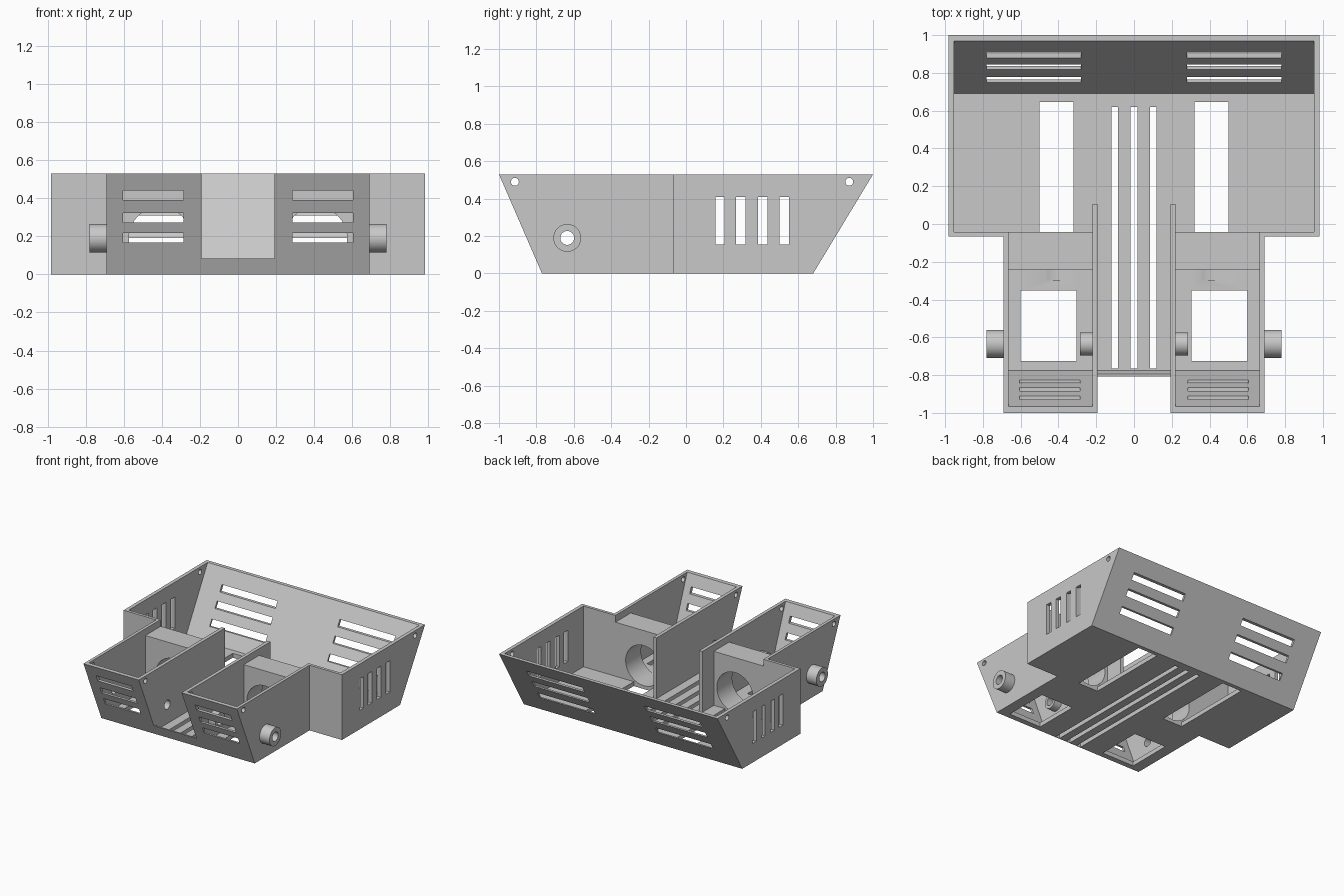
import bpy, bmesh, math
from mathutils import Matrix, Vector

cube = bpy.data.objects.get("Cube")
if cube:
    bpy.data.objects.remove(cube, do_unlink=True)

TOP, FLOOR = 0.53, 0.036
FRONT, BACK = -0.434, 0.604                # lean of the outer front and back faces
INNER_FRONT, INNER_BACK = -0.385, 0.567    # lean of the inner faces
AXLE_Y, AXLE_Z = -0.635, 0.19
BORE_X, BORE_R = 0.41, 0.163

grey = bpy.data.materials.new("plain grey")
grey.use_nodes = True
colour = (0.58, 0.58, 0.58, 1)
grey.diffuse_color = colour
grey.node_tree.nodes["Principled BSDF"].inputs["Base Color"].default_value = colour


def finish(name, bm):
    bmesh.ops.recalc_face_normals(bm, faces=bm.faces)
    mesh = bpy.data.meshes.new(name)
    bm.to_mesh(mesh)
    bm.free()
    mesh.materials.append(grey)
    obj = bpy.data.objects.new(name, mesh)
    bpy.context.collection.objects.link(obj)
    return obj


def leaning_prism(name, half, z0, z1):
    """Mirrored plan outline of (x, y at the rim, lean), lofted between two heights."""
    plan = half + [(-x, y, s) for x, y, s in reversed(half)]
    bm = bmesh.new()
    rings = [[bm.verts.new((x, y + s * (z - TOP), z)) for x, y, s in plan] for z in (z0, z1)]
    for ring in rings:
        bm.faces.new(ring)
    low, high = rings
    for i in range(len(plan)):
        j = (i + 1) % len(plan)
        bm.faces.new((low[i], low[j], high[j], high[i]))
    return finish(name, bm)


def boxes(name, bounds):
    """Several boxes given as (x0, x1, y0, y1, z0, z1)."""
    bm = bmesh.new()
    for x0, x1, y0, y1, z0, z1 in bounds:
        mat = (Matrix.Translation(((x0 + x1) / 2, (y0 + y1) / 2, (z0 + z1) / 2))
               @ Matrix.Diagonal((x1 - x0, y1 - y0, z1 - z0, 1)))
        bmesh.ops.create_cube(bm, size=1, matrix=mat)
    return finish(name, bm)


def rod(name, start, end, radius):
    """Cylinder between two points."""
    a, b = Vector(start), Vector(end)
    turn = (b - a).to_track_quat('Z', 'Y').to_matrix().to_4x4()
    bm = bmesh.new()
    bmesh.ops.create_cone(bm, cap_ends=True, segments=64, radius1=radius, radius2=radius,
                          depth=(b - a).length, matrix=Matrix.Translation((a + b) / 2) @ turn)
    return finish(name, bm)


def cut(obj, cutter):
    cutter.hide_render = True
    mod = obj.modifiers.new("cut", 'BOOLEAN')
    mod.operation, mod.solver, mod.object = 'DIFFERENCE', 'EXACT', cutter
    bpy.context.view_layer.update()
    result = bpy.data.meshes.new_from_object(
        obj.evaluated_get(bpy.context.evaluated_depsgraph_get()))
    obj.modifiers.clear()
    obj.data = result
    bpy.data.objects.remove(cutter, do_unlink=True)


def both_sides(bounds):
    return bounds + [(-x1, -x0, *rest) for x0, x1, *rest in bounds]


# Outer shell: wide rear box with a narrower front
chassis = leaning_prism("chassis", [
    (0.982, 1, BACK), (0.982, -0.067, 0), (0.69, -0.067, 0), (0.69, -1, FRONT)], 0, TOP)

# Hollow inside, leaving the two long inner walls beside the middle channel
cut(chassis, leaning_prism("cavity", [
    (0.952, 0.97, INNER_BACK), (0.952, -0.043, 0), (0.665, -0.043, 0),
    (0.665, -0.965, INNER_FRONT), (0.22, -0.965, INNER_FRONT), (0.22, 0.105, 0),
    (0.192, 0.105, 0), (0.192, -0.965, INNER_FRONT)], FLOOR, 0.6))

# Channel opening in the front wall, above a low lip
cut(chassis, boxes("channel_opening", [(-0.192, 0.192, -1.2, -0.7, 0.084, 0.7)]))

# Horizontal vents in the front and back walls
cut(chassis, boxes("front_vents", both_sides(
    [(0.285, 0.605, -1.2, -0.7, z, z + 0.05) for z in (0.167, 0.272, 0.39)])))
cut(chassis, boxes("back_vents", both_sides(
    [(0.28, 0.78, 0.6, 1.2, z, z + 0.05) for z in (0.14, 0.26, 0.37)])))

# Upright vents through the rear side walls
cut(chassis, boxes("side_vents", [(-1.2, 1.2, y, y + 0.05, 0.155, 0.41)
                                  for y in (0.157, 0.267, 0.385, 0.5)]))

# Floor openings: middle slots, rear wells and front windows
cut(chassis, boxes("floor_slots", [(x - 0.018, x + 0.018, -0.765, 0.62, -0.1, 0.2)
                                   for x in (-0.102, 0, 0.102)]))
cut(chassis, boxes("floor_windows", both_sides([
    (0.32, 0.5, -0.043, 0.647, -0.1, 0.2), (0.305, 0.6, -0.725, -0.353, -0.1, 0.2)])))

# Corner screw holes and axle hole
for y, z, r in ((-0.915, 0.49, 0.021), (0.873, 0.49, 0.021), (AXLE_Y, AXLE_Z, 0.037)):
    cut(chassis, rod("hole", (-1.2, y, z), (1.2, y, z), r))

parts = [chassis]
for side, label in ((1, "left"), (-1, "right")):
    # Bored mounting block, with its bore grazing the floor
    x0, x1 = sorted((side * 0.22, side * 0.665))
    block = boxes(label + "_mounting_block", [(x0, x1, -0.24, -0.043, FLOOR, 0.475)])
    x = side * BORE_X
    cut(block, rod("bore", (x, -0.4, AXLE_Z), (x, 0.1, AXLE_Z), BORE_R))
    cut(chassis, rod("bore", (x, -0.3, AXLE_Z), (x, -0.03, AXLE_Z), BORE_R))
    parts.append(block)

    # Axle bosses outside and inside the front bays
    for where, xa, xb, r in (("outer", 0.685, 0.78, 0.074), ("inner", 0.215, 0.285, 0.061)):
        boss = rod(f"{label}_{where}_boss", (side * xa, AXLE_Y, AXLE_Z),
                   (side * xb, AXLE_Y, AXLE_Z), r)
        cut(boss, rod("hole", (-1.2, AXLE_Y, AXLE_Z), (1.2, AXLE_Y, AXLE_Z), 0.037))
        parts.append(boss)

bpy.ops.object.select_all(action='DESELECT')
for obj in parts:
    obj.select_set(True)
bpy.context.view_layer.objects.active = chassis
bpy.ops.object.shade_smooth_by_angle(angle=math.radians(30))
